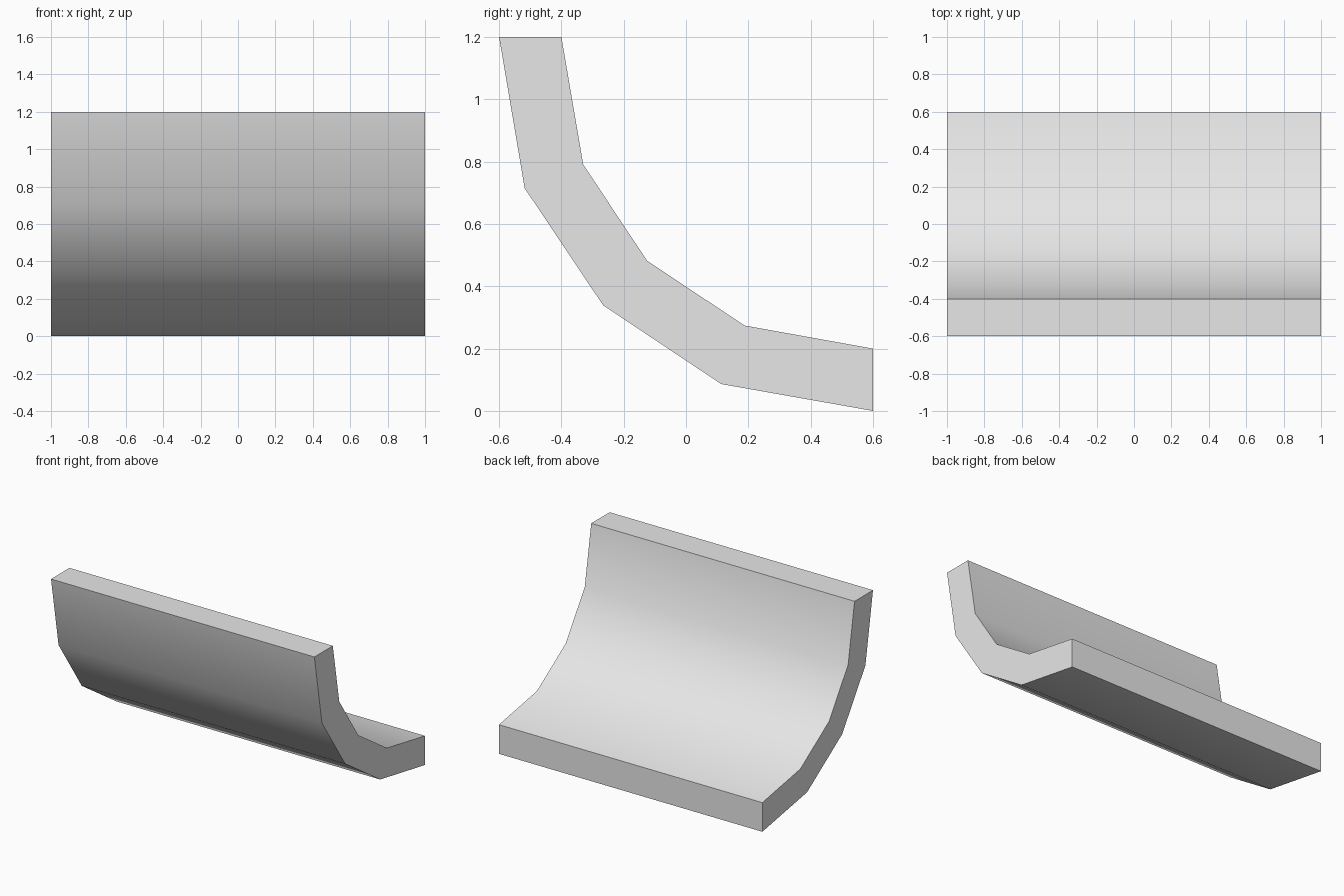
import bpy, bmesh, math

if "Cube" in bpy.data.objects:
    bpy.data.objects.remove(bpy.data.objects["Cube"])

# Material
mat = bpy.data.materials.new("light grey")
mat.diffuse_color = (0.8, 0.8, 0.8, 1)
mat.use_nodes = True
mat.node_tree.nodes["Principled BSDF"].inputs["Base Color"].default_value = mat.diffuse_color

# Curved cross-section (y, z): outer side going down, inner side going back up
outer = [(-0.6, 1.2), (-0.518, 0.715), (-0.266, 0.339), (0.114, 0.086), (0.6, 0.0)]
inner = [(0.6, 0.2), (0.188, 0.274), (-0.125, 0.482), (-0.33, 0.791), (-0.4, 1.2)]

# Extrude the profile along x
bm = bmesh.new()
face = bm.faces.new([bm.verts.new((-1, y, z)) for y, z in outer + inner])
ext = bmesh.ops.extrude_face_region(bm, geom=[face], use_keep_orig=True)
moved = [g for g in ext["geom"] if isinstance(g, bmesh.types.BMVert)]
bmesh.ops.translate(bm, vec=(2, 0, 0), verts=moved)
bmesh.ops.recalc_face_normals(bm, faces=bm.faces)

mesh = bpy.data.meshes.new("curved_panel")
bm.to_mesh(mesh)
bm.free()
mesh.materials.append(mat)
panel = bpy.data.objects.new("curved_panel", mesh)
bpy.context.collection.objects.link(panel)

# Smooth curve, sharp rims and ends
bpy.context.view_layer.objects.active = panel
panel.select_set(True)
bpy.ops.object.shade_smooth_by_angle(angle=math.radians(35))
